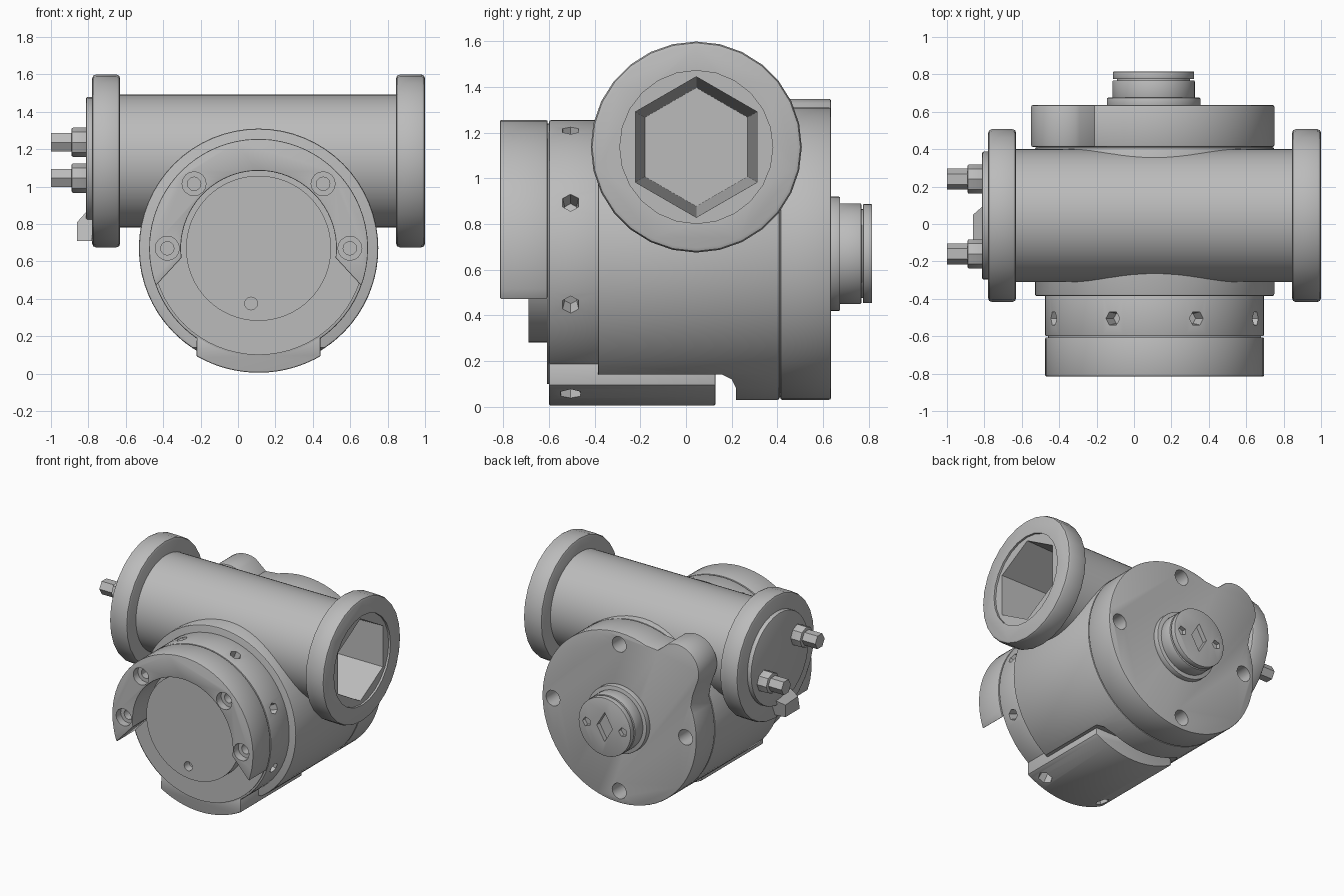
import bpy, bmesh
from math import sin, cos, radians
from mathutils import Matrix, Vector

old = bpy.data.objects.get("Cube")
if old:
    bpy.data.objects.remove(old, do_unlink=True)

metal = bpy.data.materials.new("cast_grey_metal")
metal.use_nodes = True
GREY = (0.5, 0.5, 0.5, 1)
metal.diffuse_color = GREY
metal.node_tree.nodes["Principled BSDF"].inputs["Base Color"].default_value = GREY

BX, BZ = 0.11, 0.67      # axis of the round body (along y)
TY, TZ = 0.045, 1.137    # axis of the cross tube (along x)


def arc(cu, cv, r, a0=0, a1=360, n=64):
    """Points on an arc; a full circle leaves out the doubled end point."""
    steps = n if abs(a1 - a0) == 360 else n - 1
    angles = [radians(a0 + (a1 - a0) * i / steps) for i in range(n)]
    return [(cu + r * cos(a), cv + r * sin(a)) for a in angles]


def finish(name, bm, bevel=0):
    bmesh.ops.recalc_face_normals(bm, faces=bm.faces)
    mesh = bpy.data.meshes.new(name)
    bm.to_mesh(mesh)
    bm.free()
    mesh.materials.append(metal)
    ob = bpy.data.objects.new(name, mesh)
    bpy.context.collection.objects.link(ob)
    if bevel:
        mod = ob.modifiers.new("edge", "BEVEL")
        mod.width, mod.segments, mod.limit_method = bevel, 2, "ANGLE"
        mod.angle_limit = radians(50)
        activate(ob)
        bpy.ops.object.modifier_apply(modifier=mod.name)
    return ob


def activate(ob):
    bpy.ops.object.select_all(action="DESELECT")
    ob.select_set(True)
    bpy.context.view_layer.objects.active = ob


def prism(name, axis, pts, a, b, bevel=0, end=None):
    """Extrude an outline from a to b along x or y; end is an optional second outline."""
    bm = bmesh.new()
    place = (lambda p, d: (d, p[0], p[1])) if axis == "x" else (lambda p, d: (p[0], d, p[1]))
    rings = [[bm.verts.new(place(p, d)) for p in outline]
             for outline, d in ((pts, a), (end or pts, b))]
    for ring in rings:
        bm.faces.new(ring)
    n = len(pts)
    for i in range(n):
        j = (i + 1) % n
        bm.faces.new((rings[0][i], rings[0][j], rings[1][j], rings[1][i]))
    return finish(name, bm, bevel)


def round_y(name, r, a, b, bevel=0, x=BX, z=BZ, n=64):
    return prism(name, "y", arc(x, z, r, n=n), a, b, bevel)


def round_x(name, r, a, b, bevel=0, y=TY, z=TZ, n=64):
    return prism(name, "x", arc(y, z, r, n=n), a, b, bevel)


def cut(targets, cutters):
    for cutter in cutters:
        for ob in targets:
            mod = ob.modifiers.new("cut", "BOOLEAN")
            mod.operation, mod.solver, mod.object = "DIFFERENCE", "EXACT", cutter
            activate(ob)
            bpy.ops.object.modifier_apply(modifier=mod.name)
        bpy.data.objects.remove(cutter, do_unlink=True)


# Round body, flattened underneath in front of the rear section
body = round_y("main_body", 0.64, -0.385, 0.41, 0.01)
under = [(-0.5, -0.1), (0.22, -0.1), (0.22, 0.08), (0.2, 0.12), (0.16, 0.14), (-0.5, 0.14)]
cut([body], [prism("cutter", "x", under, -1, 1)])

# Front collar, foot pad, and the radial holes around them
collar = round_y("front_collar", 0.585, -0.6, -0.36, 0.008)
foot = prism("foot_pad", "y",
             arc(BX, BZ, 0.665, 240, 300, 24) + [(0.44, 0.2), (-0.22, 0.2)], -0.6, 0.13, 0.008)
for i in range(8):
    a = radians(22.5 + 45 * i)
    out = Vector((cos(a), 0, sin(a)))
    bm = bmesh.new()
    turn = out.to_track_quat("Z", "Y").to_matrix().to_4x4()
    spot = Matrix.Translation(Vector((BX, -0.505, BZ)) + out * 0.6)
    bmesh.ops.create_cone(bm, cap_ends=True, segments=6, radius1=0.03, radius2=0.055,
                          depth=0.2, matrix=spot @ turn)
    cut([collar, foot] if out.z < -0.8 else [collar], [finish("cutter", bm)])

# Horseshoe guard with four counterbored screw holes
guard = prism("horseshoe_guard", "y",
              arc(BX, BZ, 0.585, -20, 200, 48) + arc(BX, BZ, 0.415, 187, -7, 40),
              -0.815, -0.606, 0.006)
seam = round_y("guard_seam", 0.57, -0.609, -0.59)
for a in (0, 45, 135, 180):
    x, z = BX + 0.488 * cos(radians(a)), BZ + 0.488 * sin(radians(a))
    cut([guard], [round_y("cutter", 0.064, -0.9, -0.76, x=x, z=z, n=16),
                  round_y("cutter", 0.036, -0.9, -0.68, x=x, z=z, n=12)])

# Front disc with a small pin hole
disc = round_y("front_disc", 0.388, -0.69, -0.59)
cut([disc], [round_y("cutter", 0.034, -0.8, -0.63, x=0.07, z=0.375, n=16)])

# Rear plate with the rounded lobe and four bolt holes
outline = (arc(BX, BZ, 0.64, 158, 470, 64) + [(-0.21, 1.262)]
           + arc(-0.37, 1.168, 0.18, 64, 204, 20) + [(-0.5, 1.0)])
plate = prism("rear_plate", "y", outline, 0.413, 0.635, 0.008)
round_y("plate_seam", 0.63, 0.4, 0.42)
for u, v in ((0, 1), (1, 0), (0, -1), (-1, 0)):
    cut([plate], [round_y("cutter", 0.058, 0.5, 0.7, x=BX + 0.55 * u, z=BZ + 0.55 * v, n=16)])

# Stepped rear shaft with a diamond socket and two small pockets
round_y("shaft_shoulder", 0.25, 0.62, 0.675, 0.006, x=0.105)
round_y("shaft", 0.22, 0.67, 0.768, 0.006, x=0.105)
round_y("shaft_groove", 0.195, 0.76, 0.78, x=0.105)
tip = round_y("shaft_end", 0.217, 0.775, 0.815, 0.004, x=0.105)
diamond = [(0.04, BZ), (0.105, BZ - 0.11), (0.17, BZ), (0.105, BZ + 0.11)]
cut([tip], [prism("cutter", "y", diamond, 0.78, 0.9)])
for x in (-0.045, 0.255):
    cut([tip], [round_y("cutter", 0.035, 0.785, 0.9, x=x, n=5)])

# Cross tube with a flange at each end
tube = round_x("cross_tube", 0.355, -0.7, 0.93)
round_x("closed_flange", 0.462, -0.78, -0.63, 0.02, n=28)
flange = round_x("open_flange", 0.462, 0.845, 1.0, 0.02, n=28)

# Tapered six-sided bore, and a shallow seat at its mouth
wide, narrow = arc(TY, TZ, 0.31, 30, 390, 6), arc(TY, TZ, 0.26, 30, 390, 6)
cut([flange, tube, body], [prism("cutter", "x", wide, 1.05, -0.6, end=narrow)])
cut([flange], [round_x("cutter", 0.335, 0.985, 1.1, n=24)])

# End cap with two stub fittings and a wedge plug
round_x("end_cap", 0.342, -0.812, -0.77, 0.008, n=32)
for side, y, z in (("front", -0.16, 1.237), ("back", 0.24, 1.045)):
    round_x(side + "_fitting_base", 0.078, -0.89, -0.8, 0.008, y=y, z=z, n=8)
    round_x(side + "_fitting_tip", 0.056, -1.0, -0.88, y=y, z=z, n=6)
wedge = [(-0.13, 0.71), (0.06, 0.71), (0.12, 0.86), (-0.07, 0.9)]
prism("wedge_plug", "x", wedge, -0.78, -0.86, end=[(-0.12, 0.71), (0.05, 0.71), (0.05, 0.8), (-0.1, 0.81)])

# Smooth the curved walls, keep the machined edges crisp
for ob in [o for o in bpy.context.collection.objects if metal.name in
           [m.name for m in getattr(o.data, "materials", []) if m]]:
    activate(ob)
    bpy.ops.object.shade_smooth_by_angle(angle=radians(30))
